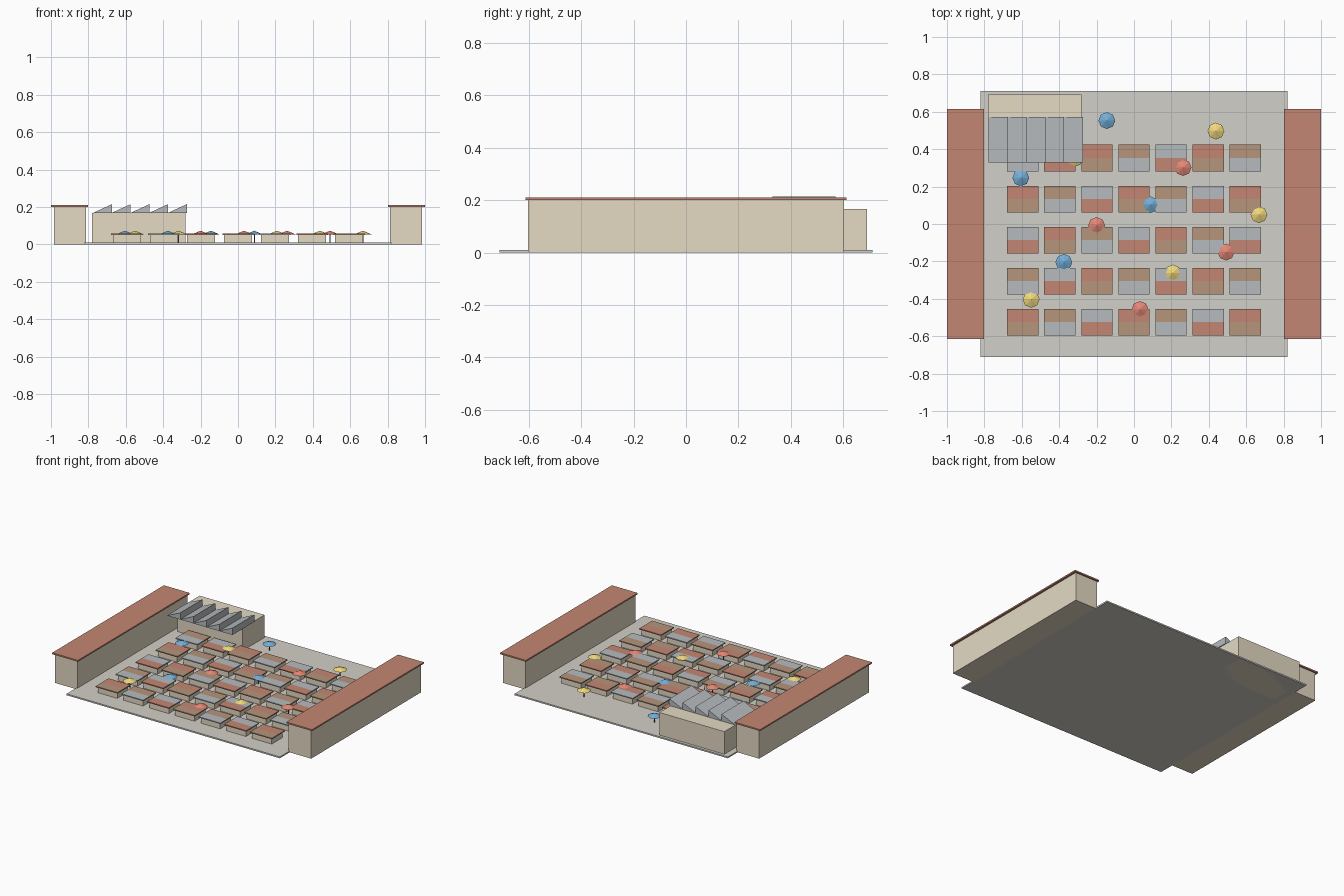
import bpy, bmesh

if "Cube" in bpy.data.objects:
    bpy.data.objects.remove(bpy.data.objects["Cube"])

mats = {}
for name, rgb in {"cream": (0.78, 0.70, 0.55), "red_tile": (0.55, 0.24, 0.17), "brown": (0.47, 0.30, 0.20),
                  "steel": (0.47, 0.50, 0.52), "paving": (0.65, 0.63, 0.58), "dark": (0.12, 0.12, 0.12),
                  "red": (0.78, 0.24, 0.18), "blue": (0.17, 0.42, 0.68), "yellow": (0.87, 0.69, 0.20)}.items():
    mats[name] = bpy.data.materials.new(name)
    mats[name].diffuse_color = (*rgb, 1)


def add_mesh(name, verts, faces, mat):
    me = bpy.data.meshes.new(name)
    me.from_pydata(verts, [], faces)
    bm = bmesh.new()
    bm.from_mesh(me)
    bmesh.ops.recalc_face_normals(bm, faces=bm.faces)
    bm.to_mesh(me)
    bm.free()
    me.materials.append(mats[mat])
    ob = bpy.data.objects.new(name, me)
    bpy.context.collection.objects.link(ob)
    return ob


def box(name, x0, x1, y0, y1, z0, z1, mat):
    verts = [(x, y, z) for x in (x0, x1) for y in (y0, y1) for z in (z0, z1)]
    faces = [(0, 1, 3, 2), (4, 6, 7, 5), (0, 4, 5, 1), (2, 3, 7, 6), (0, 2, 6, 4), (1, 5, 7, 3)]
    return add_mesh(name, verts, faces, mat)


def cone(name, x, y, z0, z1, r0, r1, sides, mat):
    bpy.ops.mesh.primitive_cone_add(vertices=sides, radius1=r0, radius2=r1, depth=z1 - z0,
                                    location=(x, y, (z0 + z1) / 2))
    ob = bpy.context.object
    ob.name = name
    ob.data.materials.append(mats[mat])


# Paved square
box("market_square", -0.82, 0.82, -0.712, 0.712, 0, 0.01, "paving")

# Long side buildings with overhanging flat roofs
for side, s in (("left", -1), ("right", 1)):
    a, b = sorted((s * 0.812, s * 0.985))
    box(side + "_building_walls", a, b, -0.603, 0.603, 0, 0.2, "cream")
    a, b = sorted((s * 0.802, s * 1.0))
    box(side + "_building_roof", a, b, -0.614, 0.614, 0.2, 0.21, "red_tile")

# Hall with a sawtooth roof projecting forward
box("hall_walls", -0.78, -0.28, 0.45, 0.692, 0, 0.167, "cream")
for i in range(5):
    x0 = -0.778 + i * 0.1
    x1 = x0 + 0.104
    profile = [(x0, 0.167), (x1, 0.167), (x1, 0.215)]
    verts = [(x, y, z) for y in (0.33, 0.572) for x, z in profile]
    add_mesh(f"sawtooth_roof_{i}", verts,
             [(0, 1, 2), (3, 5, 4), (0, 3, 4, 1), (1, 4, 5, 2), (2, 5, 3, 0)], "steel")

# Grid of market stalls with two-tone roofs
palette = ["red_tile", "brown", "steel"]
for j in range(5):
    for i in range(7):
        x, y = (i - 3) * 0.198, -0.525 + j * 0.2195
        box(f"stall_{j}_{i}", x - 0.075, x + 0.075, y - 0.06, y + 0.06, 0.01, 0.05, "cream")
        box(f"stall_roof_front_{j}_{i}", x - 0.084, x + 0.084, y - 0.071, y, 0.05, 0.057,
            palette[(i + j + 1) % 3])
        box(f"stall_roof_back_{j}_{i}", x - 0.084, x + 0.084, y, y + 0.071, 0.05, 0.057,
            palette[(i + j) % 3])

# Parasols scattered over the square
parasols = {
    "blue": [(-0.145, 0.553), (-0.605, 0.247), (0.087, 0.103), (-0.375, -0.205)],
    "yellow": [(0.438, 0.497), (-0.318, 0.35), (0.668, 0.05), (0.208, -0.262), (-0.55, -0.403)],
    "red": [(0.262, 0.302), (-0.2, -0.008), (0.492, -0.15), (0.032, -0.457)]}
for color, spots in parasols.items():
    for k, (x, y) in enumerate(spots):
        cone(f"{color}_parasol_pole_{k}", x, y, 0.01, 0.056, 0.003, 0.003, 6, "dark")
        cone(f"{color}_parasol_canopy_{k}", x, y, 0.054, 0.073, 0.045, 0, 8, color)

for m in bpy.data.materials:
    if m.users and not m.is_grease_pencil:
        m.use_nodes = True
        m.node_tree.nodes["Principled BSDF"].inputs["Base Color"].default_value = m.diffuse_color
